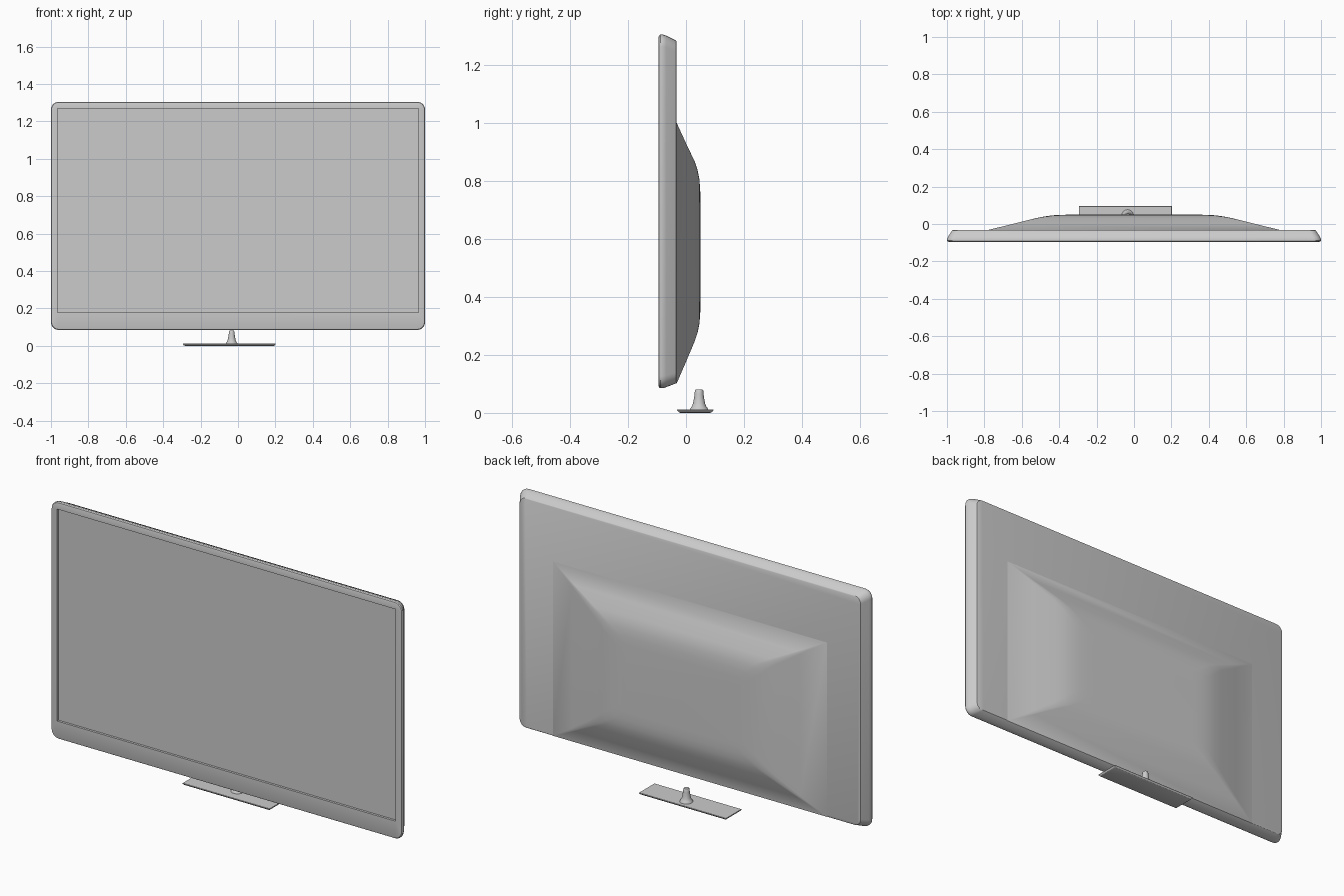
import bpy, bmesh, math

if "Cube" in bpy.data.objects:
    bpy.data.objects.remove(bpy.data.objects["Cube"])


def rounded_rect(x0, x1, z0, z1, y, r, seg=6):
    """Points of a rounded rectangle in the XZ plane at depth y."""
    pts = []
    corners = [(x1 - r, z1 - r, 0), (x0 + r, z1 - r, 90),
               (x0 + r, z0 + r, 180), (x1 - r, z0 + r, 270)]
    for cx, cz, start in corners:
        for i in range(seg + 1):
            a = math.radians(start + 90 * i / seg)
            pts.append((cx + r * math.cos(a), y, cz + r * math.sin(a)))
    return pts


def loft(name, rings, angle=30, cap_start=True, cap_end=True):
    """Skin a list of equal-length closed rings into one object."""
    bm = bmesh.new()
    loops = [[bm.verts.new(p) for p in ring] for ring in rings]
    n = len(loops[0])
    for a, b in zip(loops, loops[1:]):
        for i in range(n):
            j = (i + 1) % n
            bm.faces.new((a[i], a[j], b[j], b[i]))
    if cap_start:
        bm.faces.new(loops[0])
    if cap_end:
        bm.faces.new(loops[-1])
    bmesh.ops.remove_doubles(bm, verts=bm.verts, dist=1e-5)
    bmesh.ops.recalc_face_normals(bm, faces=bm.faces)
    me = bpy.data.meshes.new(name)
    bm.to_mesh(me)
    bm.free()
    ob = bpy.data.objects.new(name, me)
    bpy.context.collection.objects.link(ob)
    bpy.ops.object.select_all(action='DESELECT')
    bpy.context.view_layer.objects.active = ob
    ob.select_set(True)
    bpy.ops.object.shade_smooth_by_angle(angle=math.radians(angle))
    return ob


# Display housing: back panel, tapered sides, rounded front edge, recessed screen
housing = [(0.965, 0.104, 1.281, -0.032, 0.035),
           (0.972, 0.102, 1.284, -0.034, 0.037),
           (0.994, 0.089, 1.301, -0.068, 0.040),
           (1.000, 0.085, 1.305, -0.080, 0.042),
           (1.000, 0.085, 1.305, -0.088, 0.042),
           (0.997, 0.088, 1.302, -0.093, 0.040),
           (0.991, 0.094, 1.296, -0.095, 0.036),
           (0.965, 0.177, 1.269, -0.095, 0.0),
           (0.965, 0.177, 1.269, -0.083, 0.0)]
loft("display_housing",
     [rounded_rect(-x, x, z0, z1, y, r) for x, z0, z1, y, r in housing])

# Soft raised bulge on the back
bulge = [(0.78, 0.102, 1.000, -0.032, 0.0),
         (0.65, 0.176, 0.930, 0.000, 0.012),
         (0.53, 0.247, 0.867, 0.030, 0.025),
         (0.48, 0.277, 0.837, 0.040, 0.035),
         (0.44, 0.306, 0.807, 0.046, 0.04),
         (0.39, 0.340, 0.770, 0.049, 0.04),
         (0.34, 0.380, 0.730, 0.050, 0.04)]
loft("back_bulge",
     [rounded_rect(-x, x, z0, z1, y, r) for x, z0, z1, y, r in bulge],
     angle=60, cap_start=False)

# Flat stand plate with a slightly inset underside
plate = [(0.012, 0.0), (0.005, 0.003), (0.0, 0.010), (0.001, 0.012)]
rings = []
for inset, z in plate:
    x0, x1, y0, y1 = -0.295 + inset, 0.202 - inset, -0.031 + inset, 0.095 - inset
    rings.append([(x0, y0, z), (x1, y0, z), (x1, y1, z), (x0, y1, z)])
loft("stand_plate", rings)

# Flared round neck standing on the plate
neck = [(0.032, 0.011), (0.030, 0.016), (0.025, 0.022), (0.021, 0.032),
        (0.018, 0.048), (0.0155, 0.064), (0.0145, 0.077), (0.012, 0.081)]
loft("stand_neck",
     [[(-0.034 + r * math.cos(2 * math.pi * i / 32),
        0.045 + r * math.sin(2 * math.pi * i / 32), z) for i in range(32)]
      for r, z in neck], angle=40)
